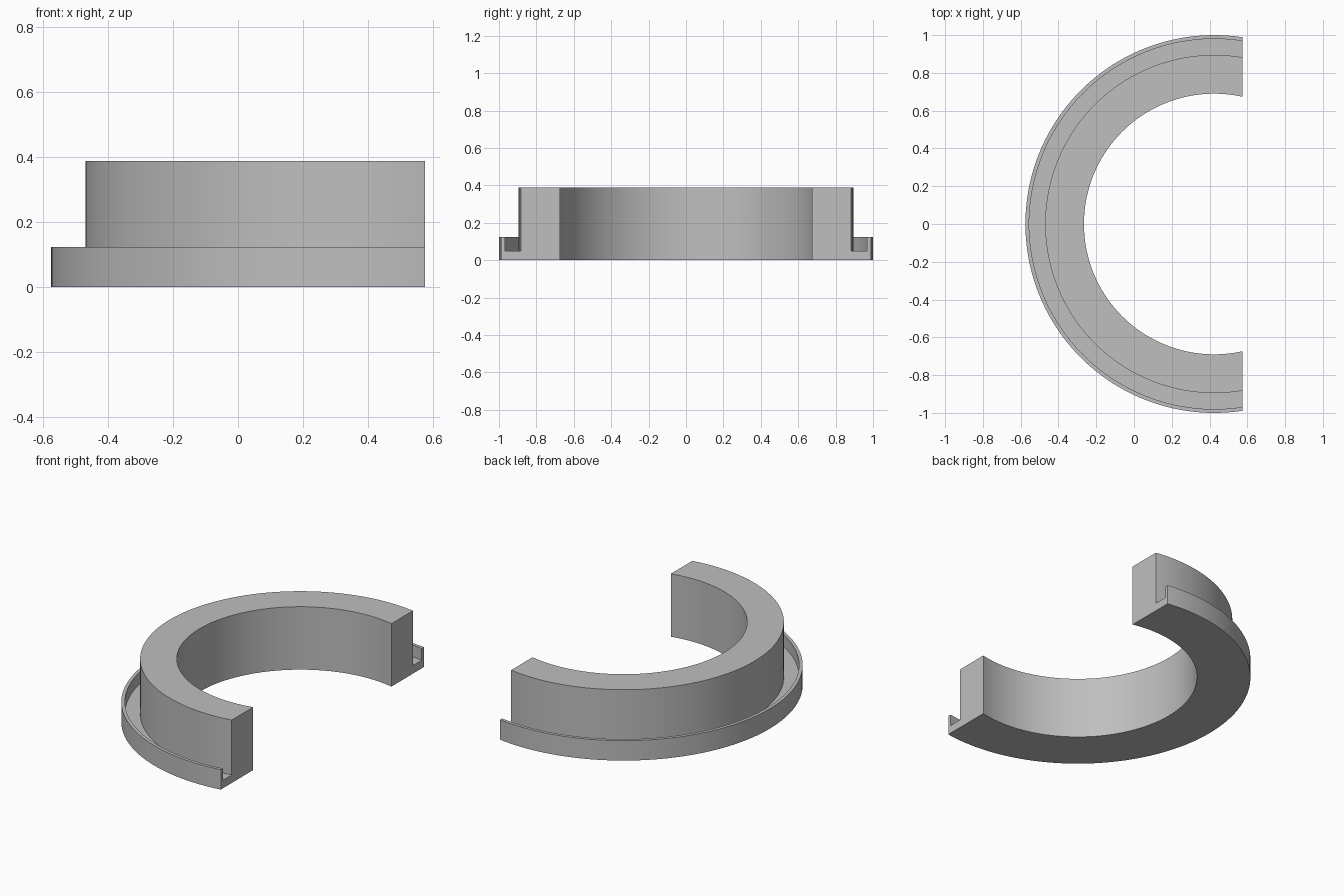
import bpy, bmesh, math

if "Cube" in bpy.data.objects:
    bpy.data.objects.remove(bpy.data.objects["Cube"])

CENTRE_X = 0.425   # ring axis
CUT = 0.15         # flat end plane, measured from the axis
SEGMENTS = 128

# Colour
grey = bpy.data.materials.new("light_grey")
grey.use_nodes = True
colour = (0.52, 0.52, 0.52, 1)
grey.diffuse_color = colour
grey.node_tree.nodes["Principled BSDF"].inputs["Base Color"].default_value = colour

# Cross-section (radius, height): tall body, groove floor, thin outer lip
profile = [(0.69, 0), (1.0, 0), (1.0, 0.123), (0.98, 0.123),
           (0.98, 0.05), (0.895, 0.05), (0.895, 0.388), (0.69, 0.388)]


def section(bm, t):
    """One cross-section; each radius starts and ends exactly on the cut plane."""
    ring = []
    for r, z in profile:
        start = math.acos(CUT / r)
        a = start + t * (2 * math.pi - 2 * start)
        ring.append(bm.verts.new((CENTRE_X + r * math.cos(a), r * math.sin(a), z)))
    return ring


# Sweep the section around the axis and cap the flat ends
bm = bmesh.new()
rings = [section(bm, i / SEGMENTS) for i in range(SEGMENTS + 1)]
n = len(profile)
for a, b in zip(rings, rings[1:]):
    for j in range(n):
        k = (j + 1) % n
        bm.faces.new((a[j], a[k], b[k], b[j]))
bm.faces.new(rings[0])
bm.faces.new(rings[-1])
bmesh.ops.recalc_face_normals(bm, faces=bm.faces)

mesh = bpy.data.meshes.new("flanged_ring_section")
bm.to_mesh(mesh)
bm.free()
mesh.materials.append(grey)
ring_obj = bpy.data.objects.new("flanged_ring_section", mesh)
bpy.context.collection.objects.link(ring_obj)

# Smooth the curved walls, keep the corners sharp
bpy.ops.object.select_all(action='DESELECT')
ring_obj.select_set(True)
bpy.context.view_layer.objects.active = ring_obj
bpy.ops.object.shade_smooth_by_angle(angle=math.radians(30))
